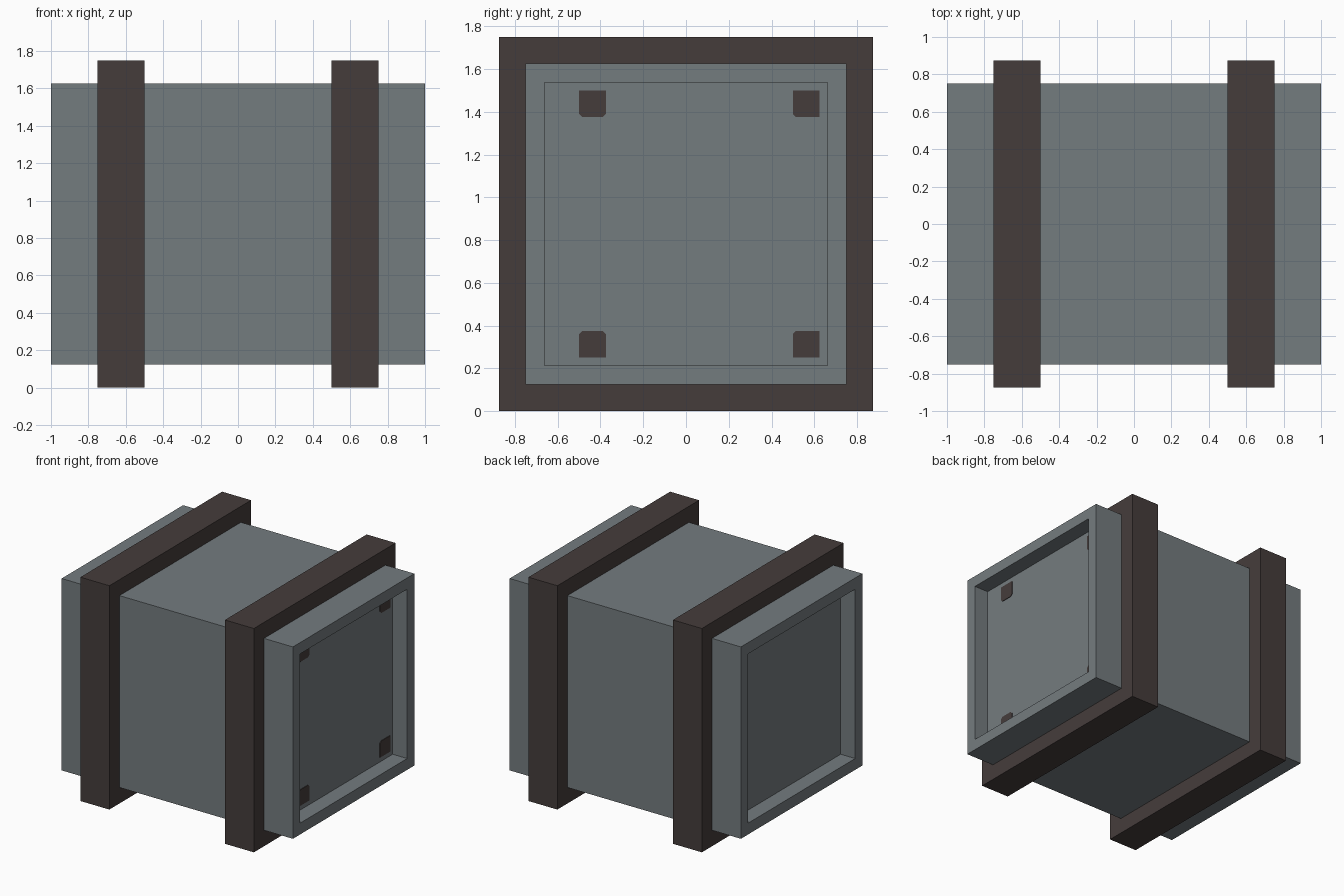
import bpy, bmesh
from mathutils import Vector

if "Cube" in bpy.data.objects:
    bpy.data.objects.remove(bpy.data.objects["Cube"])


def material(name, rgb):
    mat = bpy.data.materials.new(name)
    mat.diffuse_color = (*rgb, 1)
    mat.use_nodes = True
    mat.node_tree.nodes["Principled BSDF"].inputs["Base Color"].default_value = mat.diffuse_color
    return mat


GREY = material("slate_grey", (0.175, 0.2, 0.212))
BROWN = material("dark_brown", (0.06, 0.046, 0.044))
MID_Z = 0.875


def finish(name, bm, mat):
    bmesh.ops.recalc_face_normals(bm, faces=bm.faces)
    mesh = bpy.data.meshes.new(name)
    bm.to_mesh(mesh)
    bm.free()
    mesh.materials.append(mat)
    obj = bpy.data.objects.new(name, mesh)
    bpy.context.collection.objects.link(obj)
    return obj


def box(size, centre):
    bm = bmesh.new()
    bmesh.ops.create_cube(bm, size=1)
    bmesh.ops.scale(bm, verts=bm.verts, vec=size)
    bmesh.ops.translate(bm, verts=bm.verts, vec=centre)
    return bm


# Crate body with a square recess in each end
bm = box((2, 1.5, 1.5), (0, 0, MID_Z))
bm.normal_update()
for end in [f for f in bm.faces if abs(f.normal.x) > 0.9]:
    inward = Vector((-0.125 if end.normal.x > 0 else 0.125, 0, 0))
    bmesh.ops.inset_region(bm, faces=[end], thickness=0.125)
    panel = bmesh.ops.extrude_face_region(bm, geom=[end])["geom"]
    bmesh.ops.translate(bm, vec=inward,
                        verts=[v for v in panel if isinstance(v, bmesh.types.BMVert)])
    bmesh.ops.delete(bm, geom=[end], context='FACES_ONLY')
finish("crate_body", bm, GREY)

# Square bands wrapped around the body, each an open frame
for side, x in (("left", -0.625), ("right", 0.625)):
    bm = bmesh.new()
    rings = []
    for dx, half in ((-0.125, 0.875), (0.125, 0.875), (0.125, 0.75), (-0.125, 0.75)):
        rings.append([bm.verts.new((x + dx, sy * half, MID_Z + sz * half))
                      for sy, sz in ((-1, -1), (1, -1), (1, 1), (-1, 1))])
    for i in range(4):
        a, b = rings[i], rings[(i + 1) % 4]
        for j in range(4):
            k = (j + 1) % 4
            bm.faces.new((a[j], a[k], b[k], b[j]))
    finish(side + "_band", bm, BROWN)

# Four small clipped tabs on the right recessed panel
for side, y0, cut_outer in (("front", -0.5, 0.015), ("back", 0.5, 0)):
    for level, base, up in (("lower", 0.25, 1), ("upper", 1.5, -1)):
        c = 0.015
        outline = [(0, 0), (0.125, 0), (0.125, 0.125 - cut_outer),
                   (0.125 - c, 0.125), (c, 0.125), (0, 0.125 - c)]
        if cut_outer == 0:
            outline[3:4] = []
        bm = bmesh.new()
        face = bm.faces.new([bm.verts.new((0.874, y0 + y, base + up * z)) for y, z in outline])
        geom = bmesh.ops.extrude_face_region(bm, geom=[face])["geom"]
        bmesh.ops.translate(bm, vec=(0.006, 0, 0),
                            verts=[v for v in geom if isinstance(v, bmesh.types.BMVert)])
        finish(f"{side}_{level}_tab", bm, BROWN)
